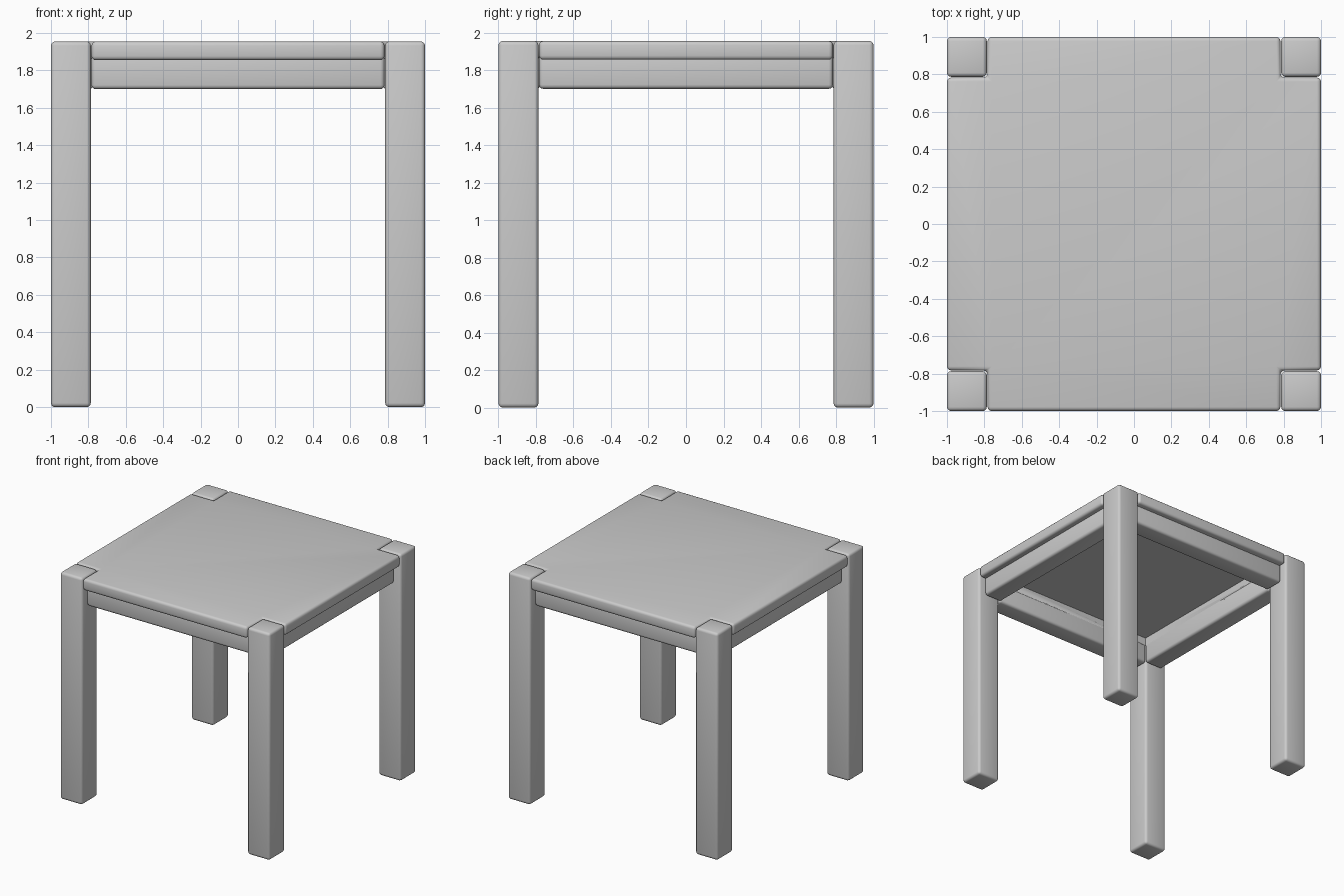
import bpy, bmesh

if "Cube" in bpy.data.objects:
    bpy.data.objects.remove(bpy.data.objects["Cube"])

TOP = 1.955


def prism(name, outline, z0, z1, bevel=0.022):
    """Extrude an outline from z0 to z1 and round every edge."""
    bm = bmesh.new()
    base = bm.faces.new([bm.verts.new((x, y, z0)) for x, y in outline])
    ext = bmesh.ops.extrude_face_region(bm, geom=[base])
    new = [v for v in ext["geom"] if isinstance(v, bmesh.types.BMVert)]
    bmesh.ops.translate(bm, verts=new, vec=(0, 0, z1 - z0))
    bmesh.ops.recalc_face_normals(bm, faces=bm.faces[:])
    if bevel:
        bmesh.ops.bevel(bm, geom=bm.edges[:], offset=bevel, segments=3,
                        profile=0.5, affect='EDGES', clamp_overlap=True)
    mesh = bpy.data.meshes.new(name)
    bm.to_mesh(mesh)
    bm.free()
    obj = bpy.data.objects.new(name, mesh)
    bpy.context.collection.objects.link(obj)
    bpy.ops.object.select_all(action='DESELECT')
    obj.select_set(True)
    bpy.context.view_layer.objects.active = obj
    bpy.ops.object.shade_smooth_by_angle(angle=0.7)
    return obj


def rect(x0, x1, y0, y1):
    return [(x0, y0), (x1, y0), (x1, y1), (x0, y1)]


# Four square legs, full height
for sy, depth in ((-1, "front"), (1, "back")):
    for sx, side in ((-1, "left"), (1, "right")):
        xs = sorted((sx * 1.0, sx * 0.787))
        ys = sorted((sy * 1.0, sy * 0.787))
        prism(f"{depth}_{side}_leg", rect(*xs, *ys), 0, TOP)

# Table top with the corners notched around the legs
n = 0.783
tabletop = prism("tabletop", [
    (-n, -1), (n, -1), (n, -n), (1, -n), (1, n), (n, n),
    (n, 1), (-n, 1), (-n, n), (-1, n), (-1, -n), (-n, -n)], 1.855, TOP)

# Hollow underside between the aprons
c = 0.775
cutter = prism("underside_cutter", rect(-c, c, -c, c), 1.6, 1.93, bevel=0)
cutter.hide_render = True
cutter.hide_viewport = True
cut = tabletop.modifiers.new("hollow", 'BOOLEAN')
cut.operation = 'DIFFERENCE'
cut.solver = 'EXACT'
cut.object = cutter

# Aprons set back a little below the top
for s, name in ((-1, "front"), (1, "back")):
    prism(f"{name}_apron", rect(-n, n, *sorted((s * 0.945, s * c))), 1.70, 1.885)
for s, name in ((-1, "left"), (1, "right")):
    prism(f"{name}_apron", rect(*sorted((s * 0.945, s * c)), -n, n), 1.70, 1.885)
